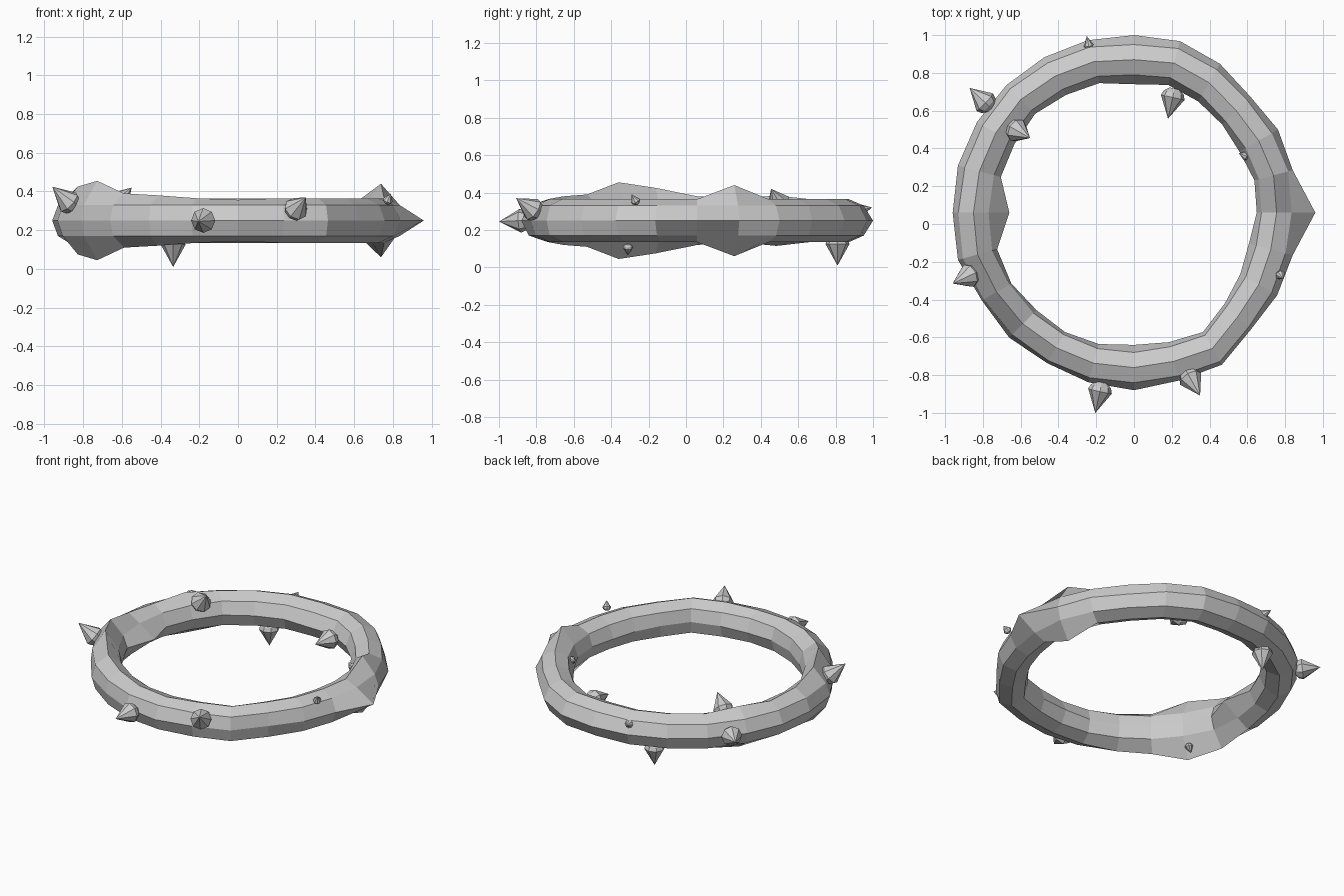
import bpy, bmesh, math
from mathutils import Vector

if "Cube" in bpy.data.objects:
    bpy.data.objects.remove(bpy.data.objects["Cube"])

CY, CZ = 0.06, 0.25

# outer and inner radius of the ring every 15 degrees
OUT = [.96, .87, .88, .87, .91, .94, .94, .945, .95, .955, .96, .965,
       .96, .965, .93, .935, .92, .93, .94, .92, .93, .875, .875, .87]
INN = [.65, .66, .645, .66, .68, .70, .68, .71, .72, .74, .73, .73,
       .66, .75, .75, .73, .73, .72, .70, .71, .73, .68, .65, .63]
# half heights that differ from the usual one
TALL = {1: .19, 13: .175, 14: .205, 15: .14, 16: .13, 12: .13, 18: .107, 10: .135}


def make_object(name, bm):
    bmesh.ops.recalc_face_normals(bm, faces=bm.faces)
    me = bpy.data.meshes.new(name)
    bm.to_mesh(me)
    bm.free()
    ob = bpy.data.objects.new(name, me)
    bpy.context.collection.objects.link(ob)
    return ob


def bridge(bm, a, b):
    n = len(a)
    for i in range(n):
        bm.faces.new((a[i], a[(i + 1) % n], b[(i + 1) % n], b[i]))


# knobbly ring with an eight-sided section
bm = bmesh.new()
rings = []
for i in range(24):
    ang = math.radians(15 * i)
    ro, ri, h = OUT[i], INN[i], TALL.get(i, .115)
    mid = .755 if i == 0 else (.85 if i == 12 else (ro + ri) / 2)
    d = .08
    sect = [(ro, 0), (mid + d, d), (mid, h), (mid - d, d),
            (ri, 0), (mid - d, -d), (mid, -h), (mid + d, -d)]
    rings.append([bm.verts.new((r * math.cos(ang), CY + r * math.sin(ang), CZ + z))
                  for r, z in sect])
for i in range(24):
    bridge(bm, rings[i], rings[(i + 1) % 24])
make_object("ring", bm)


# thorn: small rounded base, widest collar, long point
def thorn(name, base, tip, rad, sides=8):
    base, tip = Vector(base), Vector(tip)
    axis = (tip - base).normalized()
    rot = axis.to_track_quat('Z', 'Y')
    bm = bmesh.new()
    loops = []
    for f, z in ((.45, -.75), (.85, -.4), (1, 0)):
        loops.append([bm.verts.new(base + rot @ Vector((
            rad * f * math.cos(2 * math.pi * k / sides),
            rad * f * math.sin(2 * math.pi * k / sides), rad * z)))
            for k in range(sides)])
    for a, b in zip(loops, loops[1:]):
        bridge(bm, a, b)
    bm.faces.new(loops[0][::-1])
    top = bm.verts.new(tip)
    for k in range(sides):
        bm.faces.new((loops[-1][k], loops[-1][(k + 1) % sides], top))
    make_object(name, bm)


# large thorns
LARGE = [((-.18, -.885, .25), (-.205, -1.0, .245)),
         ((.30, -.82, .31), (.35, -.908, .37)),
         ((-.875, -.275, .345), (-.96, -.315, .425)),
         ((-.79, .645, .26), (-.87, .72, .27)),
         ((-.62, .495, .345), (-.55, .455, .42)),
         ((.205, .67, .25), (.18, .558, .25)),
         ((-.335, .81, .125), (-.335, .81, .01))]
for n, (b, t) in enumerate(LARGE):
    thorn(f"large_thorn_{n + 1}", b, t, .064)

# small thorns
SMALL = [((-.24, .945, .31), (-.25, .995, .32)),
         ((.59, .362, .29), (.555, .375, .30)),
         ((.775, -.27, .355), (.79, -.29, .39)),
         ((-.695, -.31, .105), (-.71, -.31, .065))]
for n, (b, t) in enumerate(SMALL):
    thorn(f"small_thorn_{n + 1}", b, t, .026)
